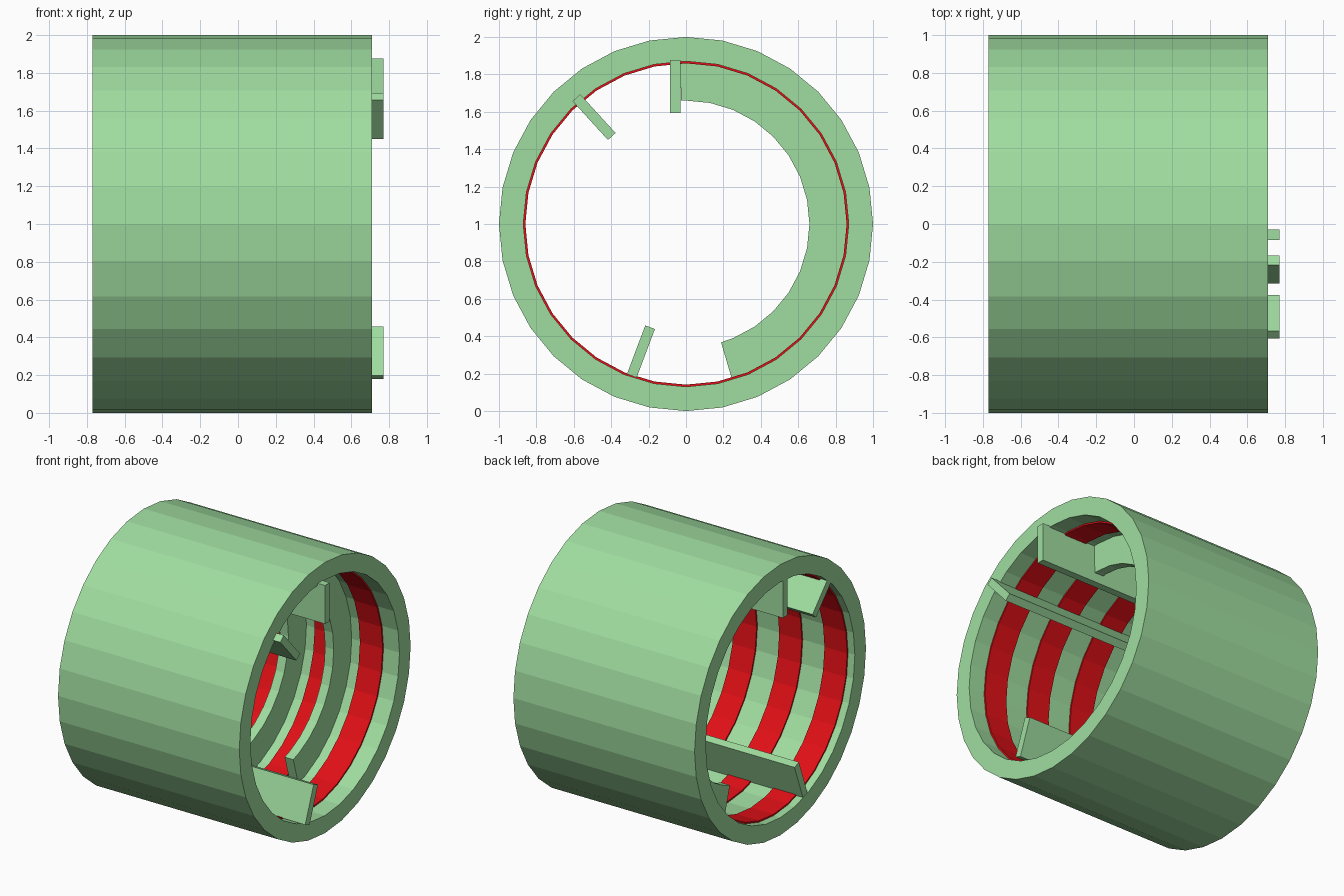
import bpy
from math import sin, cos, radians, hypot

if "Cube" in bpy.data.objects:
    bpy.data.objects.remove(bpy.data.objects["Cube"])

SIDES = 32
STEP = 360 / SIDES


def material(name, rgb):
    m = bpy.data.materials.new(name)
    m.diffuse_color = (*rgb, 1)
    m.use_nodes = True
    m.node_tree.nodes["Principled BSDF"].inputs["Base Color"].default_value = m.diffuse_color
    return m


GREEN = material("green", (0.35, 0.72, 0.35))
RED = material("red", (0.75, 0.005, 0.008))


def add_mesh(name, verts, faces, mat):
    me = bpy.data.meshes.new(name)
    me.from_pydata(verts, [], faces)
    me.materials.append(mat)
    ob = bpy.data.objects.new(name, me)
    bpy.context.collection.objects.link(ob)
    return ob


def sweep(name, x0, x1, r_in, r_out, angles, closed, mat):
    """Rectangular section swept round the x axis (axis height z = 1)."""
    verts = []
    for a in angles:
        c, s = cos(radians(a)), sin(radians(a))
        for x, r in ((x0, r_in), (x0, r_out), (x1, r_out), (x1, r_in)):
            verts.append((x, r * c, 1 + r * s))
    n = len(angles)
    faces = []
    for i in range(n if closed else n - 1):
        j = (i + 1) % n
        for k in range(4):
            m = (k + 1) % 4
            faces.append((4 * i + k, 4 * i + m, 4 * j + m, 4 * j + k))
    if not closed:
        e = 4 * (n - 1)
        faces += [(3, 2, 1, 0), (e, e + 1, e + 2, e + 3)]
    return add_mesh(name, verts, faces, mat)


def bar(name, outer, inner, thick=0.055, x0=-0.77, x1=0.77):
    """Long flat fin whose (y, z) section runs from outer to inner."""
    dy, dz = inner[0] - outer[0], inner[1] - outer[1]
    length = hypot(dy, dz)
    ny, nz = -dz / length * thick / 2, dy / length * thick / 2
    sec = [(outer[0] + ny, outer[1] + nz), (outer[0] - ny, outer[1] - nz),
           (inner[0] - ny, inner[1] - nz), (inner[0] + ny, inner[1] + nz)]
    verts = [(x, y, z) for x in (x0, x1) for y, z in sec]
    faces = [(0, 3, 2, 1), (4, 5, 6, 7)]
    faces += [(k, (k + 1) % 4, (k + 1) % 4 + 4, k + 4) for k in range(4)]
    return add_mesh(name, verts, faces, GREEN)


full = [i * STEP for i in range(SIDES)]

# Outer tube
sweep("drum_shell", -0.77, 0.71, 0.87, 1.0, full, True, GREEN)

# Four thin red bands lining the inside
for i in range(4):
    x = -0.715 + 0.37 * i
    sweep(f"red_band_{i + 1}", x, x + 0.185, 0.859, 0.87, full, True, RED)

# Three partial ribs between the bands
arc = [-73.5] + [k * STEP for k in range(-6, 9)] + [92.2]
for i in range(3):
    x = -0.455 + 0.37 * i
    sweep(f"partial_rib_{i + 1}", x - 0.035, x + 0.035, 0.66, 0.87, arc, False, GREEN)

# Three lengthwise fins
bar("top_fin", (-0.057, 1.877), (-0.057, 1.593))
bar("side_fin", (-0.586, 1.675), (-0.397, 1.468))
bar("bottom_fin", (-0.29, 0.188), (-0.192, 0.448))

# Consistent outward normals
import bmesh
for ob in bpy.context.collection.objects:
    bm = bmesh.new()
    bm.from_mesh(ob.data)
    bmesh.ops.recalc_face_normals(bm, faces=bm.faces)
    bm.to_mesh(ob.data)
    bm.free()
